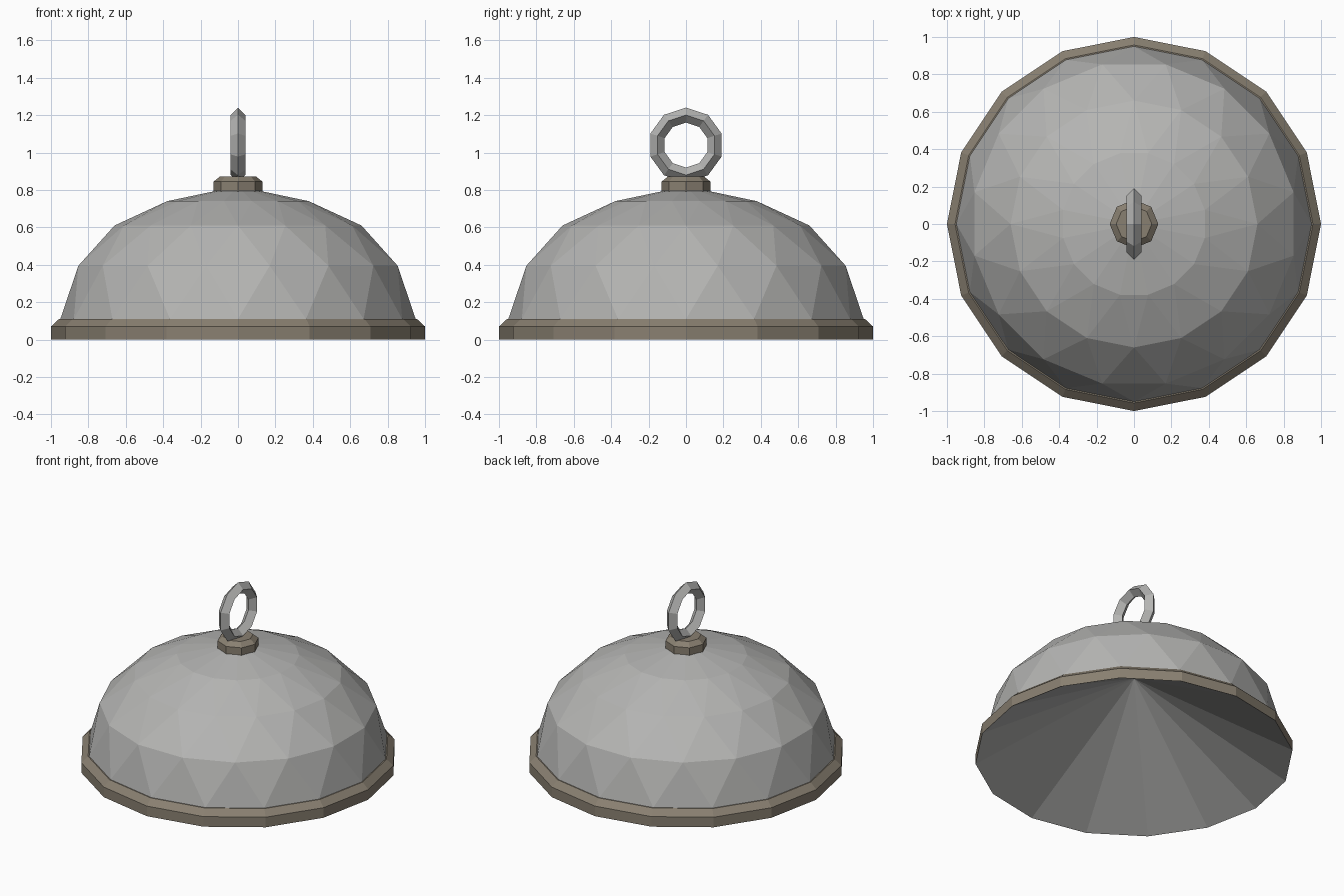
import bpy, bmesh
from math import cos, sin, tau, pi

cube = bpy.data.objects.get("Cube")
if cube:
    bpy.data.objects.remove(cube, do_unlink=True)


def material(name, rgb):
    mat = bpy.data.materials.new(name)
    mat.use_nodes = True
    color = (*rgb, 1)
    mat.diffuse_color = color
    bsdf = next(n for n in mat.node_tree.nodes if n.type == "BSDF_PRINCIPLED")
    bsdf.inputs["Base Color"].default_value = color
    return mat


silver = material("silver grey", (0.46, 0.46, 0.45))
bronze = material("dull bronze", (0.25, 0.215, 0.165))


def lathe(name, profile, sides, mat, stagger=False):
    """Spin (radius, height) points; stagger turns each ring half a step."""
    bm = bmesh.new()
    rings = []
    for k, (r, z) in enumerate(profile):
        turn = k / 2 if stagger else 0
        angles = [(i + turn) * tau / sides for i in range(sides)]
        rings.append([bm.verts.new((r * cos(a), r * sin(a), z)) for a in angles])
    for low, high in zip(rings, rings[1:]):
        for i in range(sides):
            j = (i + 1) % sides
            if stagger:
                bm.faces.new((low[i], low[j], high[i]))
                bm.faces.new((low[j], high[j], high[i]))
            else:
                bm.faces.new((low[i], low[j], high[j], high[i]))
    # Collapse rings of zero radius to a single point
    bmesh.ops.remove_doubles(bm, verts=bm.verts[:], dist=0.0001)
    mesh = bpy.data.meshes.new(name)
    bm.to_mesh(mesh)
    bm.free()
    mesh.materials.append(mat)
    obj = bpy.data.objects.new(name, mesh)
    bpy.context.collection.objects.link(obj)
    return obj


# Faceted dome with staggered triangular bands
lathe("dome", [(0.95, 0.11), (0.87, 0.395), (0.66, 0.61), (0.386, 0.74), (0, 0.82)],
      16, silver, stagger=True)

# Hollow conical underside
lathe("underside", [(0, 0.57), (1, 0)], 16, silver)

# Bevelled rim band
lathe("rim", [(1, 0), (1, 0.07), (0.957, 0.11), (0.93, 0.11)], 16, bronze)

# Bevelled octagonal mount on top
lathe("handle_mount", [(0.13, 0.77), (0.13, 0.845), (0.095, 0.873), (0, 0.873)], 8, bronze)

# Upright ring handle with a diamond cross-section
bpy.ops.mesh.primitive_torus_add(major_segments=10, minor_segments=4,
                                 major_radius=0.16, minor_radius=0.04,
                                 location=(0, 0, 1.04), rotation=(0, pi / 2, 0))
handle = bpy.context.object
handle.name = "ring_handle"
handle.data.materials.append(silver)
for poly in handle.data.polygons:
    poly.use_smooth = False
